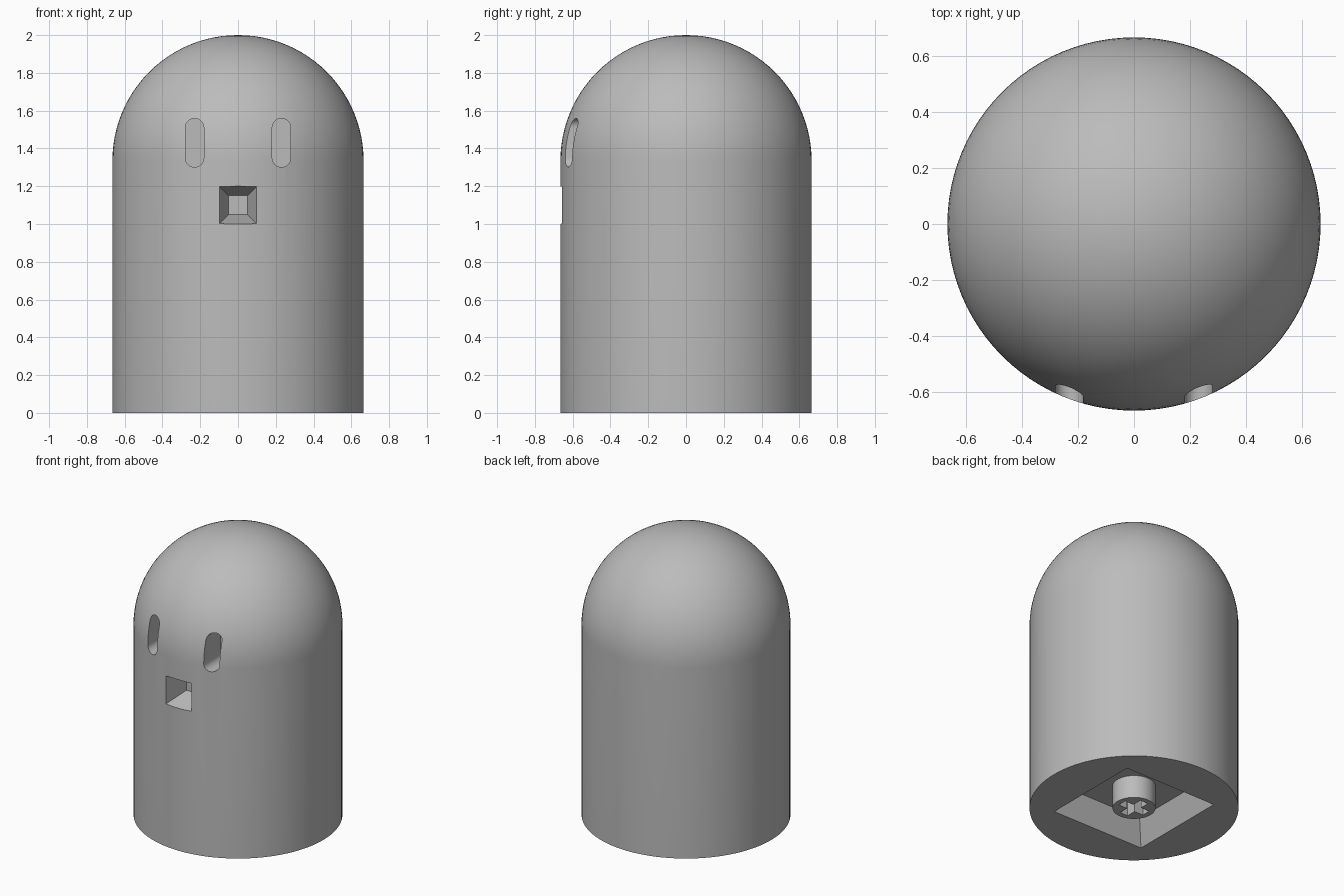
import bpy, bmesh, math
from mathutils import Vector

if "Cube" in bpy.data.objects:
    bpy.data.objects.remove(bpy.data.objects["Cube"])

R, H = 0.665, 2.0
SEGS, RINGS = 96, 24

grey = bpy.data.materials.new("plain grey")
grey.diffuse_color = (0.5, 0.5, 0.5, 1)
grey.use_nodes = True
grey.node_tree.nodes["Principled BSDF"].inputs["Base Color"].default_value = grey.diffuse_color


def make(name, bm):
    bmesh.ops.recalc_face_normals(bm, faces=bm.faces[:])
    me = bpy.data.meshes.new(name)
    bm.to_mesh(me)
    bm.free()
    me.materials.append(grey)
    ob = bpy.data.objects.new(name, me)
    bpy.context.collection.objects.link(ob)
    return ob


def loft(name, a, b):
    """Solid between two matching outlines."""
    bm = bmesh.new()
    va = [bm.verts.new(p) for p in a]
    vb = [bm.verts.new(p) for p in b]
    n = len(va)
    bm.faces.new(va)
    bm.faces.new(vb)
    for i in range(n):
        j = (i + 1) % n
        bm.faces.new((va[i], va[j], vb[j], vb[i]))
    return make(name, bm)


def square(h):
    return [(-h, -h), (h, -h), (h, h), (-h, h)]


def circle(r, n=64):
    return [(r * math.cos(2 * math.pi * i / n), r * math.sin(2 * math.pi * i / n)) for i in range(n)]


def slot(cx, cz, r, half, n=16):
    """Upright rounded slot outline in x and z."""
    pts = []
    for k in range(2 * n + 2):
        top = k <= n
        t = math.pi * (k if top else k - 1) / n
        pts.append((cx + r * math.cos(t), cz + r * math.sin(t) + (half - r) * (1 if top else -1)))
    return pts


def front(pts, y):
    return [(x, y, z) for x, z in pts]


def flat(pts, z):
    return [(x, y, z) for x, y in pts]


def cut(target, cutter):
    mod = target.modifiers.new("cut", 'BOOLEAN')
    mod.operation, mod.solver, mod.object = 'DIFFERENCE', 'EXACT', cutter
    bpy.ops.object.select_all(action='DESELECT')
    bpy.context.view_layer.objects.active = target
    target.select_set(True)
    bpy.ops.object.modifier_apply(modifier=mod.name)
    bpy.data.objects.remove(cutter)


def smooth(ob):
    bpy.ops.object.select_all(action='DESELECT')
    bpy.context.view_layer.objects.active = ob
    ob.select_set(True)
    bpy.ops.object.shade_smooth_by_angle(angle=math.radians(30))


# Domed body: spun profile
bm = bmesh.new()
profile = [(0, 0), (R, 0)]
for i in range(RINGS + 1):
    t = math.pi / 2 * i / RINGS
    profile.append((R * math.cos(t) if i < RINGS else 0, H - R + R * math.sin(t)))
vs = [bm.verts.new((x, 0, z)) for x, z in profile]
es = [bm.edges.new(p) for p in zip(vs, vs[1:])]
bmesh.ops.spin(bm, geom=vs + es, cent=(0, 0, 0), axis=(0, 0, 1), angle=2 * math.pi, steps=SEGS)
bmesh.ops.remove_doubles(bm, verts=bm.verts[:], dist=1e-4)
base = [f for f in bm.faces if all(v.co.z < 1e-4 for v in f.verts)]
bmesh.ops.dissolve_faces(bm, faces=base, use_verts=True)
body = make("body", bm)

# Eye slots
for side in (-1, 1):
    pts = slot(side * 0.23, 1.43, 0.049, 0.129)
    cut(body, loft("eye_cutter", front(pts, -0.8), front(pts, -0.45)))

# Tapered square mouth, 0.1 half width at the surface
depth = 0.165
slope = 0.05 / depth
mouth_outer = [(x, z + 1.1) for x, z in square(0.1 + slope * 0.1)]
mouth_inner = [(x, z + 1.1) for x, z in square(0.05)]
cut(body, loft("mouth_cutter", front(mouth_outer, -R - 0.1), front(mouth_inner, -R + depth)))

# Tapered square recess under the base
top, wide, narrow = 0.16, 0.36, 0.29
over = 0.1
extra = wide + (wide - narrow) * over / top
cut(body, loft("recess_cutter", flat(square(extra), -over), flat(square(narrow), top)))
smooth(body)

# Socket stem with a cross-shaped hole
stem = loft("stem", flat(circle(0.137), 0), flat(circle(0.137), top))
a, b = 0.1, 0.031
cross = [(a, -b), (a, b), (b, b), (b, a), (-b, a), (-b, b),
         (-a, b), (-a, -b), (-b, -b), (-b, -a), (b, -a), (b, -b)]
cut(stem, loft("cross_cutter", flat(cross, -0.1), flat(cross, top - 0.005)))
smooth(stem)
